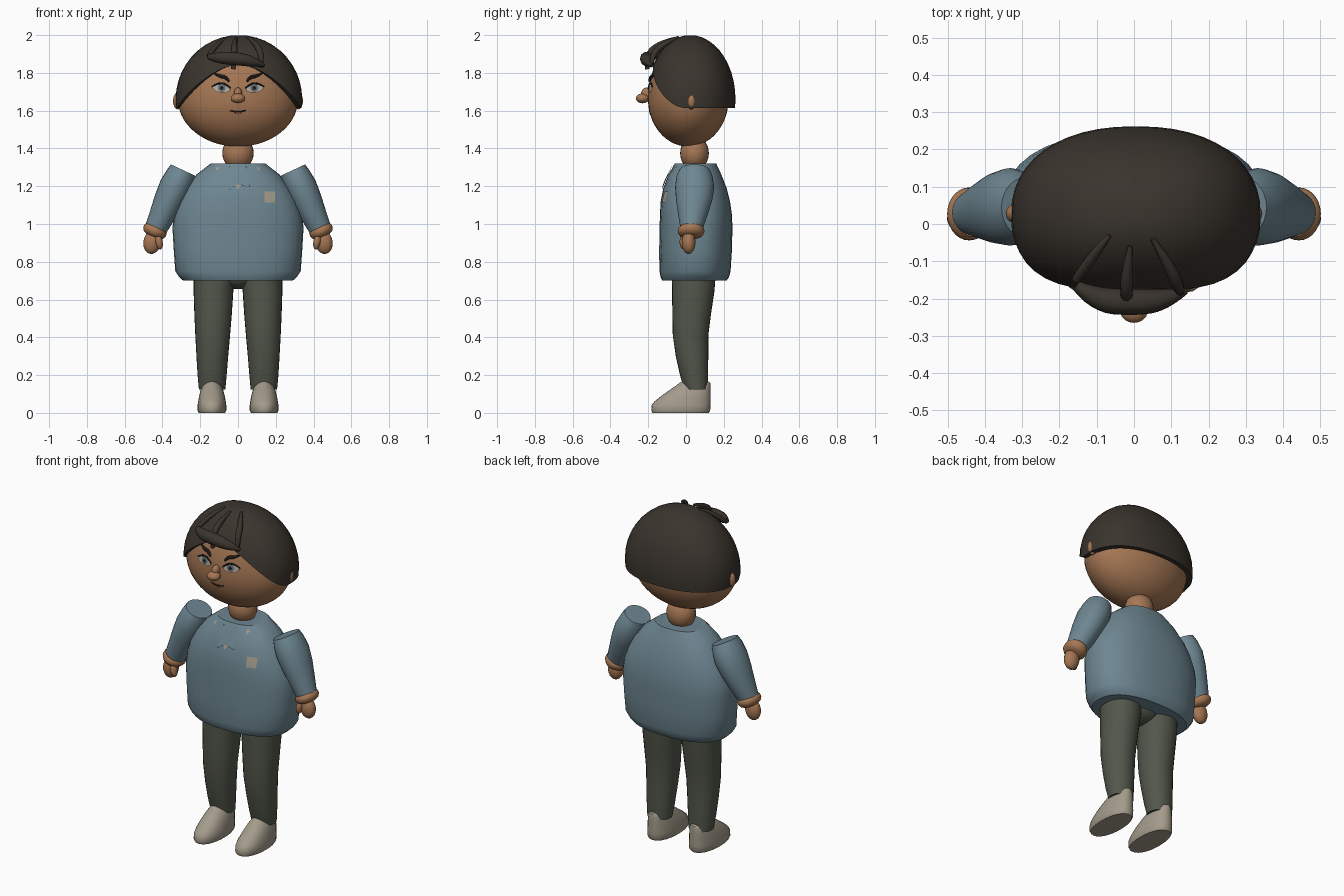
import bpy, bmesh, math
from mathutils import Matrix, Vector
from mathutils.bvhtree import BVHTree

if "Cube" in bpy.data.objects:
    bpy.data.objects.remove(bpy.data.objects["Cube"])


def material(name, rgb):
    m = bpy.data.materials.new(name)
    m.diffuse_color = (*rgb, 1)
    m.use_nodes = True
    m.node_tree.nodes["Principled BSDF"].inputs["Base Color"].default_value = m.diffuse_color
    return m


SKIN = material("skin", (0.38, 0.185, 0.088))
HAIR = material("dark brown hair", (0.042, 0.034, 0.026))
BLUE = material("blue shirt", (0.155, 0.24, 0.285))
OLIVE = material("olive trousers", (0.085, 0.095, 0.07))
SHOE = material("stone beige", (0.37, 0.33, 0.26))
BLACK = material("near black", (0.012, 0.01, 0.009))
EYE = material("eye white", (0.42, 0.41, 0.37))
IRIS = material("grey iris", (0.13, 0.16, 0.17))
LIP = material("lip brown", (0.17, 0.075, 0.04))


def finish(name, bm, mat, angle=42):
    bmesh.ops.recalc_face_normals(bm, faces=bm.faces)
    me = bpy.data.meshes.new(name)
    bm.to_mesh(me)
    bm.free()
    me.materials.append(mat)
    me.shade_smooth()
    me.set_sharp_from_angle(angle=math.radians(angle))
    ob = bpy.data.objects.new(name, me)
    bpy.context.collection.objects.link(ob)
    return ob


def oval(a, p):
    """Unit superellipse point at angle a."""
    c, s = math.cos(a), math.sin(a)
    return (math.copysign(abs(c) ** (2 / p), c), math.copysign(abs(s) ** (2 / p), s))


def skin_rings(bm, rings, caps=(True, True)):
    n = len(rings[0])
    for a, b in zip(rings, rings[1:]):
        for i in range(n):
            j = (i + 1) % n
            bm.faces.new((a[i], a[j], b[j], b[i]))
    if caps[0]:
        bm.faces.new(rings[0])
    if caps[1]:
        bm.faces.new(rings[-1])


def loft(name, rows, mat, p=2.0, n=28, M=Matrix()):
    """Rows are (z, x centre, y low, y high, half width)."""
    bm = bmesh.new()
    rings = []
    for z, x, y0, y1, w in rows:
        ring = []
        for i in range(n):
            c, s = oval(2 * math.pi * i / n, p)
            ring.append(bm.verts.new(M @ Vector((x + w * c, (y0 + y1) / 2 + (y1 - y0) / 2 * s, z))))
        rings.append(ring)
    skin_rings(bm, rings)
    return finish(name, bm, mat)


def ball(name, loc, r, mat, tilt=0.0, top=1.0, u=24, v=16):
    bm = bmesh.new()
    bmesh.ops.create_uvsphere(bm, u_segments=u, v_segments=v, radius=1)
    for vert in bm.verts:
        if vert.co.z > 0:
            vert.co.z *= top
    bm.transform(Matrix.Translation(loc) @ Matrix.Rotation(tilt, 4, 'Y') @ Matrix.Diagonal((*r, 1)))
    return finish(name, bm, mat)


def tube(name, pts, radii, mat, depth=1.0):
    """Round strand through points with a radius at each."""
    cu = bpy.data.curves.new(name, 'CURVE')
    cu.dimensions = '3D'
    cu.bevel_depth = depth
    cu.bevel_resolution = 3
    cu.use_fill_caps = True
    sp = cu.splines.new('NURBS')
    sp.points.add(len(pts) - 1)
    for q, co, r in zip(sp.points, pts, radii):
        q.co = (*co, 1)
        q.radius = r
    sp.order_u = 3
    sp.use_endpoint_u = True
    sp.resolution_u = 5
    cu.materials.append(mat)
    ob = bpy.data.objects.new(name, cu)
    bpy.context.collection.objects.link(ob)


def surface(ob):
    return BVHTree.FromPolygons([v.co for v in ob.data.vertices], [p.vertices for p in ob.data.polygons])


def on(tree, x, z, lift):
    hit = tree.ray_cast(Vector((x, -2, z)), Vector((0, 1, 0)))[0]
    return Vector((x, hit.y - lift, z))


def plate(name, tree, outline, mat, lift=0.004):
    """Thin patch laid on the front of a surface."""
    bm = bmesh.new()
    k = len(outline)
    mid = bm.verts.new(on(tree, sum(q[0] for q in outline) / k, sum(q[1] for q in outline) / k, lift))
    vs = [bm.verts.new(on(tree, x, z, lift)) for x, z in outline]
    for i in range(k):
        bm.faces.new((mid, vs[i], vs[(i + 1) % k]))
    for f in bm.faces:
        f.normal_update()
    ob = finish(name, bm, mat)
    if ob.data.polygons[0].normal.y > 0:
        ob.data.flip_normals()
    return ob


def ellipse(x, z, rx, rz, tilt=0.0, n=16):
    ct, st = math.cos(tilt), math.sin(tilt)
    out = []
    for i in range(n):
        u, v = rx * math.cos(2 * math.pi * i / n), rz * math.sin(2 * math.pi * i / n)
        out.append((x + u * ct - v * st, z + u * st + v * ct))
    return out


def rect(x0, x1, z0, z1):
    return [(x0, z0), (x1, z0), (x1, z1), (x0, z1)]


# Shirt body
torso = loft("shirt_body", [
    (0.70, 0, -0.125, 0.215, 0.29), (0.72, 0, -0.135, 0.228, 0.312), (0.75, 0, -0.14, 0.236, 0.332),
    (0.86, 0, -0.142, 0.243, 0.340), (0.98, 0, -0.14, 0.246, 0.347), (1.05, 0, -0.138, 0.243, 0.337),
    (1.12, 0, -0.134, 0.233, 0.313), (1.19, 0, -0.12, 0.215, 0.275), (1.26, 0, -0.093, 0.188, 0.222),
    (1.32, 0, -0.06, 0.16, 0.145)], BLUE, p=2.35, n=36)
chest = surface(torso)

# Neck and head
ball("neck", (0, 0.045, 1.375), (0.083, 0.076, 0.09), SKIN)
head = ball("head", (0, 0.012, 1.66), (0.318, 0.213, 0.25), SKIN, top=1.28, u=40, v=28)
face = surface(head)

# Hair cap with an arched front edge and a tucked-in rim
bm = bmesh.new()
N, L = 48, 12
cols = [oval(2 * math.pi * i / N, 2.25) for i in range(N)]
rings = []
for k in range(1, L + 2):
    ring = []
    for c, s in cols:
        low = 1.615 if s > 0 else max(1.615, 1.845 - 2.1 * (0.335 * c) ** 2)
        phi_low = math.asin((low - 1.66) / 0.34)
        phi = math.pi / 2 + (phi_low - math.pi / 2) * min(k, L) / L
        r = math.cos(phi) * (0.90 if k > L else 1)
        ring.append(bm.verts.new((0.005 + 0.335 * c * r, 0.022 + (0.24 if s > 0 else 0.232) * s * r,
                                  1.66 + 0.34 * math.sin(phi))))
    rings.append(ring)
skin_rings(bm, rings, (False, False))
crown = bm.verts.new((0.005, 0.022, 1.998))
for i in range(N):
    bm.faces.new((crown, rings[0][i], rings[0][(i + 1) % N]))
finish("hair_cap", bm, HAIR)

# Fringe roll and loose strands
tube("fringe_roll", [(-0.155, -0.165, 1.885), (-0.10, -0.205, 1.88), (0, -0.21, 1.875), (0.08, -0.205, 1.86),
                     (0.14, -0.18, 1.84)], [0.014, 0.034, 0.036, 0.03, 0.008], HAIR)
tube("strand_left", [(-0.065, -0.03, 1.985), (-0.115, -0.09, 1.955), (-0.155, -0.15, 1.89)],
     [0.006, 0.017, 0.012], HAIR)
tube("strand_middle", [(-0.01, -0.06, 1.985), (-0.02, -0.14, 1.955), (-0.02, -0.21, 1.895),
                       (-0.025, -0.205, 1.82)], [0.006, 0.018, 0.016, 0.012], HAIR)
tube("strand_right", [(0.05, -0.04, 1.99), (0.10, -0.12, 1.955), (0.125, -0.185, 1.89), (0.125, -0.18, 1.83)],
     [0.006, 0.018, 0.016, 0.008], HAIR)

# Nose and mouth
ball("nose_tip", (0, -0.23, 1.665), (0.038, 0.035, 0.026), SKIN)
ball("nose_bridge", (0, -0.208, 1.69), (0.022, 0.03, 0.032), SKIN)
tube("mouth", [on(face, x, z, 0.001) for x, z in ((-0.042, 1.60), (-0.02, 1.594), (0.02, 1.594), (0.042, 1.602))],
     [0.003, 0.004, 0.004, 0.003], BLACK)
plate("lower_lip", face, ellipse(0, 1.587, 0.022, 0.006), LIP)

for s, side in ((-1, "left"), (1, "right")):
    # Eyes, lids, brows and ears
    plate(side + "_eye_rim", face, ellipse(s * 0.088, 1.72, 0.05, 0.026, s * 0.1), LIP, 0.003)
    plate(side + "_eye_white", face, ellipse(s * 0.088, 1.719, 0.044, 0.021, s * 0.1), EYE, 0.005)
    plate(side + "_iris", face, ellipse(s * 0.086, 1.72, 0.021, 0.021), IRIS, 0.007)
    plate(side + "_pupil", face, ellipse(s * 0.086, 1.72, 0.01, 0.01), BLACK, 0.009)
    lid = ((0.038, 1.718), (0.065, 1.742), (0.105, 1.747), (0.14, 1.727))
    tube(side + "_eyelid", [on(face, s * x, z, 0.005) for x, z in lid], [0.003, 0.005, 0.005, 0.003], BLACK)
    brow = ((0.048, 1.755), (0.062, 1.778), (0.10, 1.782), (0.13, 1.80))
    tube(side + "_brow", [on(face, s * x, z, 0.006) for x, z in brow], [0.005, 0.010, 0.009, 0.003], BLACK)
    ball(side + "_ear", (s * 0.318, 0.028, 1.652), (0.026, 0.026, 0.045), SKIN)

    # Sleeve, cuff and hand, angled outward
    M = Matrix.Translation((s * 0.29, 0.04, 1.285)) @ Matrix.Rotation(-s * math.radians(25), 4, 'Y')
    loft(side + "_sleeve", [
        (0, 0, -0.075, 0.085, 0.072), (-0.035, 0, -0.09, 0.1, 0.079), (-0.10, 0, -0.098, 0.11, 0.086),
        (-0.18, 0, -0.092, 0.098, 0.08), (-0.27, 0, -0.08, 0.072, 0.068), (-0.35, 0, -0.068, 0.045, 0.058)],
        BLUE, M=M)
    loft(side + "_cuff", [
        (-0.335, 0, -0.074, 0.049, 0.056), (-0.345, 0, -0.082, 0.056, 0.063), (-0.36, 0, -0.084, 0.058, 0.065),
        (-0.378, 0, -0.074, 0.048, 0.055), (-0.388, 0, -0.05, 0.03, 0.035)], SKIN, M=M)
    ball(side + "_hand", (s * 0.455, 0.014, 0.903), (0.046, 0.036, 0.062), SKIN, tilt=-s * 0.15)
    ball(side + "_thumb", (s * 0.418, -0.012, 0.905), (0.019, 0.022, 0.04), SKIN, tilt=s * 0.2)

    # Trouser leg
    x = s * 0.13
    loft(side + "_trouser_leg", [
        (0.125, s * 0.137, -0.01, 0.115, 0.07), (0.20, s * 0.137, -0.032, 0.117, 0.077),
        (0.30, s * 0.136, -0.054, 0.118, 0.084), (0.41, s * 0.134, -0.07, 0.118, 0.092),
        (0.52, s * 0.132, -0.072, 0.132, 0.099), (0.64, x, -0.074, 0.15, 0.105),
        (0.76, s * 0.126, -0.075, 0.16, 0.110)], OLIVE, p=2.1)

    # Shoe
    x = s * 0.138
    loft(side + "_shoe", [
        (0, x, -0.178, 0.12, 0.07), (0.012, x, -0.184, 0.128, 0.076), (0.04, x, -0.182, 0.13, 0.076),
        (0.06, x, -0.168, 0.13, 0.073), (0.09, x, -0.13, 0.13, 0.068), (0.12, x, -0.088, 0.13, 0.06),
        (0.145, x, -0.052, 0.13, 0.05), (0.16, x, -0.034, 0.128, 0.037), (0.17, x, -0.015, 0.11, 0.018)],
        SHOE, p=2.2)

    # Lower pocket and collar tab
    xs = sorted((s * 0.09, s * 0.165))
    plate(side + "_pocket", chest, rect(xs[0], xs[1], 0.81, 0.885), BLUE, 0.005)
    plate(side + "_collar_tab", chest, [(s * 0.098, 1.305), (s * 0.12, 1.298), (s * 0.105, 1.28)], SHOE)

# Hips between the legs
ball("trouser_hips", (0, 0.045, 0.73), (0.13, 0.1, 0.075), OLIVE)

# Neck flap with notched end, and chest badge
plate("flap_button", chest, [(-0.02, 1.215), (0, 1.18), (0.022, 1.215)], SHOE, 0.004)
plate("neck_flap", chest, [(-0.045, 1.305), (-0.048, 1.18), (0.0, 1.21), (0.062, 1.195), (0.045, 1.308)], BLUE, 0.009)
plate("chest_badge", chest, rect(0.14, 0.197, 1.115, 1.173), SHOE, 0.006)
